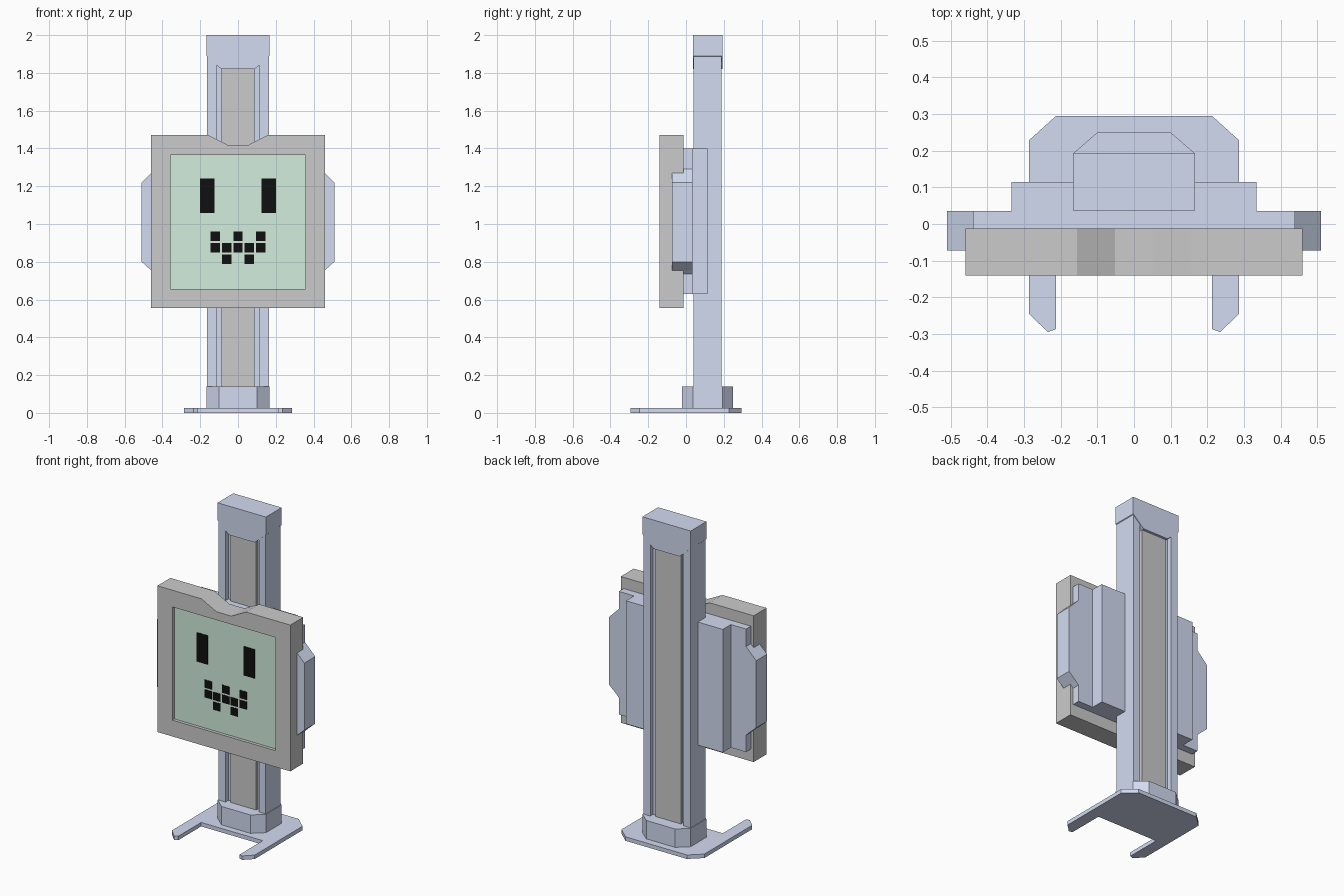
import bpy, bmesh

if "Cube" in bpy.data.objects:
    bpy.data.objects.remove(bpy.data.objects["Cube"])


def material(name, rgb):
    m = bpy.data.materials.new(name)
    m.diffuse_color = (*rgb, 1)
    m.use_nodes = True
    m.node_tree.nodes["Principled BSDF"].inputs["Base Color"].default_value = m.diffuse_color
    return m


BLUE = material("blue_paint", (0.65, 0.71, 0.88))
GREEN = material("green_screen", (0.64, 0.85, 0.73))
BLACK = material("black_pixel", (0.005, 0.005, 0.005))


def prism(name, pts, lo, hi, axis, mat=None):
    """Extrude a 2D outline along y (outline in xz) or along z (outline in xy)."""
    def place(p, d):
        return (p[0], d, p[1]) if axis == 'y' else (p[0], p[1], d)
    bm = bmesh.new()
    a = [bm.verts.new(place(p, lo)) for p in pts]
    b = [bm.verts.new(place(p, hi)) for p in pts]
    bm.faces.new(a)
    bm.faces.new(b[::-1])
    n = len(pts)
    for i in range(n):
        j = (i + 1) % n
        bm.faces.new((a[i], b[i], b[j], a[j]))
    bmesh.ops.recalc_face_normals(bm, faces=bm.faces)
    me = bpy.data.meshes.new(name)
    bm.to_mesh(me)
    bm.free()
    ob = bpy.data.objects.new(name, me)
    bpy.context.collection.objects.link(ob)
    if mat:
        me.materials.append(mat)
    return ob


def box(name, x0, x1, y0, y1, z0, z1, mat=None):
    return prism(name, [(x0, y0), (x1, y0), (x1, y1), (x0, y1)], z0, z1, 'z', mat)


def mirrored(half):
    """Complete a right-hand half outline to the left side."""
    return half + [(-x, v) for x, v in reversed(half)]


# Foot plate with two forward prongs, and the collar holding the column
prism("foot_plate", mirrored([(0.213, -0.06), (0.213, -0.287), (0.235, -0.295),
      (0.287, -0.245), (0.287, 0.228), (0.213, 0.295)]), 0, 0.025, 'z', BLUE)
prism("base_collar", mirrored([(0.1, -0.02), (0.167, 0.038), (0.167, 0.192), (0.1, 0.25)]),
      0.025, 0.14, 'z', BLUE)

# Column: core, side rails and grey inlay on both faces
box("column_core", -0.14, 0.14, 0.07, 0.16, 0.14, 1.9, BLUE)
for side, s in (("left", -1), ("right", 1)):
    box(f"column_rail_{side}", min(s * .115, s * .163), max(s * .115, s * .163),
        0.041, 0.188, 0.14, 1.9, BLUE)
box("column_inlay", -0.088, 0.088, 0.053, 0.176, 0.14, 1.85)
prism("column_cap", mirrored([(0.088, 1.82), (0.115, 1.842), (0.167, 1.89), (0.167, 2.0)]),
      0.037, 0.192, 'y', BLUE)

# Bracket behind the display
box("bracket_block", -0.335, 0.335, 0.035, 0.115, 0.63, 1.40, BLUE)
box("bracket_plate", -0.44, 0.44, -0.012, 0.035, 0.63, 1.40, BLUE)

# Side ears, wrapping the display edges
for side, s in (("left", -1), ("right", 1)):
    prism(f"ear_{side}", [(s * x, z) for x, z in
          ((0.46, 0.755), (0.51, 0.80), (0.51, 1.22), (0.46, 1.27))], -0.073, 0.035, 'y', BLUE)
    prism(f"ear_root_{side}", [(s * x, z) for x, z in
          ((0.44, 0.735), (0.46, 0.755), (0.46, 1.27), (0.44, 1.29))], -0.012, 0.035, 'y', BLUE)

# Display housing with a notch on top and a recessed front
frame = prism("display_frame", mirrored([(0.46, 0.555), (0.46, 1.47), (0.155, 1.47),
              (0.052, 1.417)]), -0.14, -0.012, 'y')
cutter = box("screen_cutter", -0.357, 0.357, -0.2, -0.115, 0.657, 1.365)
cutter.hide_render = True
mod = frame.modifiers.new("screen_recess", 'BOOLEAN')
mod.operation = 'DIFFERENCE'
mod.solver = 'EXACT'
mod.object = cutter
bpy.context.view_layer.objects.active = frame
bpy.ops.object.modifier_apply(modifier=mod.name)
bpy.data.objects.remove(cutter)
box("screen", -0.357, 0.357, -0.12, -0.11, 0.657, 1.365, GREEN)


# Pixel face
def pixel(name, x, z, w, h):
    box(name, x - w / 2, x + w / 2, -0.123, -0.118, z - h / 2, z + h / 2, BLACK)


for side, s in (("left", -1), ("right", 1)):
    pixel(f"eye_{side}", s * 0.163, 1.15, 0.076, 0.182)
for z, columns in ((0.935, (-2, 0, 2)), (0.874, (-2, -1, 0, 1, 2)), (0.813, (-1, 1))):
    for c in columns:
        pixel("mouth_pixel", c * 0.0605, z, 0.05, 0.049)
